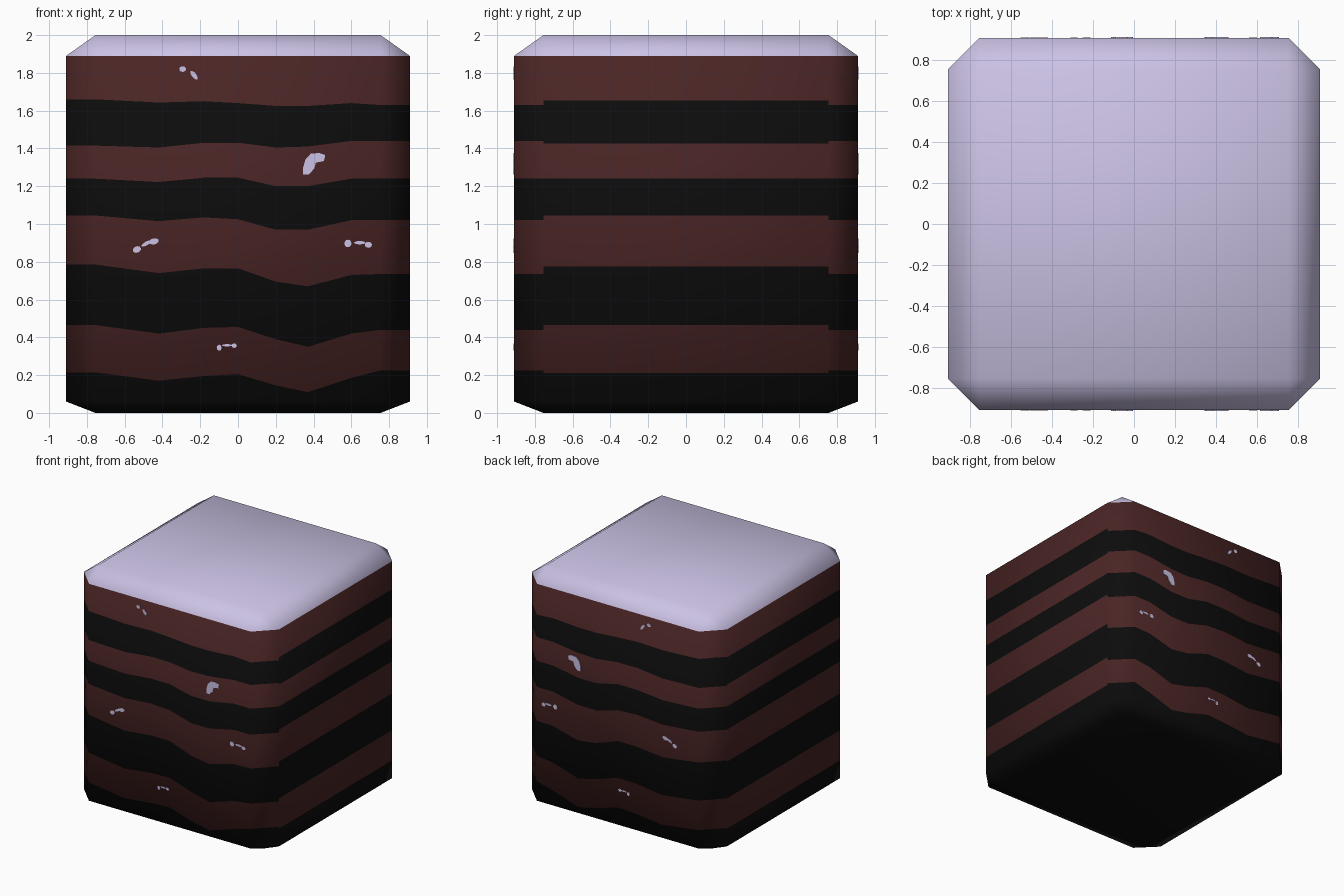
import bpy, bmesh, math
from mathutils import Vector

if "Cube" in bpy.data.objects:
    bpy.data.objects.remove(bpy.data.objects["Cube"])

A, R = 0.755, 0.91            # flat half width, full half width
Z0, Z1, TOP = 0.06, 1.89, 2.0  # wall bottom, wall top, lid height


def material(name, rgb):
    m = bpy.data.materials.new(name)
    m.diffuse_color = (*rgb, 1)
    m.use_nodes = True
    m.node_tree.nodes["Principled BSDF"].inputs["Base Color"].default_value = m.diffuse_color
    return m


MATS = [material("near black", (0.0038, 0.0038, 0.0038)),
        material("dark maroon", (0.069, 0.018, 0.018)),
        material("pale lavender", (0.60, 0.54, 0.78))]
BLACK, MAROON, LAVENDER = range(3)

# Stripe borders: heights from bottom to top, for each x across the front
XS = [-A, -.42, -.18, 0, .2, .37, .6, A]
LINES = [[.215, .17, .195, .205, .145, .11, .185, .225],
         [.465, .42, .45, .455, .39, .35, .42, .44],
         [.785, .74, .765, .765, .695, .67, .73, .735],
         [1.045, 1.015, 1.035, 1.025, .97, .97, 1.02, 1.02],
         [1.24, 1.222, 1.245, 1.245, 1.2, 1.2, 1.24, 1.24],
         [1.415, 1.405, 1.43, 1.43, 1.405, 1.41, 1.44, 1.44],
         [1.66, 1.643, 1.65, 1.64, 1.625, 1.625, 1.64, 1.63]]
COLS = [[Z0, *c, Z1] for c in zip(*LINES)]
SIDE = [Z0, .21, .465, .775, 1.045, 1.24, 1.425, 1.655, Z1]


def add_face(bm, pts, mat):
    f = bm.faces.new([bm.verts.new(p) for p in pts])
    f.material_index = mat
    f.smooth = True
    f.normal_update()
    if f.normal.dot(f.calc_center_median() - Vector((0, 0, 1))) < 0:
        f.normal_flip()


def wall(bm, p, q, hp, hq):
    """Stack of alternating bands between two upright edges."""
    for i in range(len(hp) - 1):
        add_face(bm, [(*p, hp[i]), (*q, hq[i]), (*q, hq[i + 1]), (*p, hp[i + 1])], i % 2)


def cap(bm, rim, end, mat):
    """Flat end, four sloped edges and four corner triangles."""
    add_face(bm, [(-A, -A, end), (A, -A, end), (A, A, end), (-A, A, end)], mat)
    for s in (-1, 1):
        add_face(bm, [(-A, s * R, rim), (A, s * R, rim), (A, s * A, end), (-A, s * A, end)], mat)
        add_face(bm, [(s * R, -A, rim), (s * R, A, rim), (s * A, A, end), (s * A, -A, end)], mat)
        for t in (-1, 1):
            add_face(bm, [(s * R, t * A, rim), (s * A, t * R, rim), (s * A, t * A, end)], mat)


def finish(bm, name):
    bmesh.ops.remove_doubles(bm, verts=bm.verts, dist=1e-4)
    me = bpy.data.meshes.new(name)
    bm.to_mesh(me)
    bm.free()
    for m in MATS:
        me.materials.append(m)
    ob = bpy.data.objects.new(name, me)
    bpy.context.collection.objects.link(ob)
    return ob


def block(name, striped):
    bm = bmesh.new()
    cap(bm, Z1, TOP, LAVENDER)
    cap(bm, Z0, 0, BLACK)
    plain = [Z0, Z1]
    for s in (-1, 1):
        # wavy front and back
        if striped:
            for i in range(len(XS) - 1):
                wall(bm, (XS[i], s * R), (XS[i + 1], s * R), COLS[i], COLS[i + 1])
        else:
            wall(bm, (-A, s * R), (A, s * R), plain, plain)
        # straight-banded sides
        h = SIDE if striped else plain
        wall(bm, (s * R, -A), (s * R, A), h, h)
        # cut corners carry on the front and back borders
        h = COLS[0 if s < 0 else -1] if striped else plain
        for t in (-1, 1):
            wall(bm, (s * A, t * R), (s * R, t * A), h, h)
    return finish(bm, name)


# Striped block, softly shaded like one plain bevelled box
body = block("striped_block", True)
guide = block("shading_guide", False)
guide.hide_render = True
mod = body.modifiers.new("soft_shading", 'DATA_TRANSFER')
mod.object = guide
mod.use_loop_data = True
mod.data_types_loops = {'CUSTOM_NORMAL'}
mod.loop_mapping = 'POLYINTERP_NEAREST'
bpy.context.view_layer.objects.active = body
body.select_set(True)
bpy.ops.object.modifier_apply(modifier=mod.name)
bpy.data.objects.remove(guide)


# Pale flecks: thin plates on front and back
def ellipse(x, z, rx, rz, tilt=0):
    c, s = math.cos(tilt), math.sin(tilt)
    ring = [(rx * math.cos(k * math.pi / 6), rz * math.sin(k * math.pi / 6)) for k in range(12)]
    return [(x + u * c - v * s, z + u * s + v * c) for u, v in ring]


FLECKS = [ellipse(-.293, 1.82, .018, .015), ellipse(-.233, 1.788, .028, .012, -.9),
          ellipse(-.535, .865, .022, .017, .4), ellipse(-.485, .897, .03, .01, .5),
          ellipse(-.445, .908, .026, .016, .2),
          ellipse(.582, .897, .019, .02), ellipse(.645, .901, .03, .009),
          ellipse(.69, .89, .019, .016),
          ellipse(-.1, .345, .013, .016), ellipse(-.058, .358, .028, .006),
          ellipse(-.02, .356, .014, .012),
          [(.345, 1.262), (.375, 1.262), (.405, 1.295), (.412, 1.325), (.455, 1.333),
           (.462, 1.365), (.43, 1.376), (.385, 1.372), (.357, 1.342), (.345, 1.3)]]

for name, s in (("front_flecks", -1), ("back_flecks", 1)):
    bm = bmesh.new()
    for n, outline in enumerate(FLECKS):
        y = s * (R + .002 + n * .0001)
        add_face(bm, [(x, y, z) for x, z in outline], LAVENDER)
        for (x, z), (u, w) in zip(outline, outline[1:] + outline[:1]):
            f = bm.faces.new([bm.verts.new(p) for p in
                              ((x, s * R, z), (u, s * R, w), (u, y, w), (x, y, z))])
            f.material_index = LAVENDER
    bmesh.ops.remove_doubles(bm, verts=bm.verts, dist=1e-5)
    bmesh.ops.recalc_face_normals(bm, faces=bm.faces)
    bm.faces.ensure_lookup_table()
    for f in bm.faces:
        f.smooth = False
        if abs(f.normal.y) > .9 and f.normal.y * s < 0:
            f.normal_flip()
    finish(bm, name)
